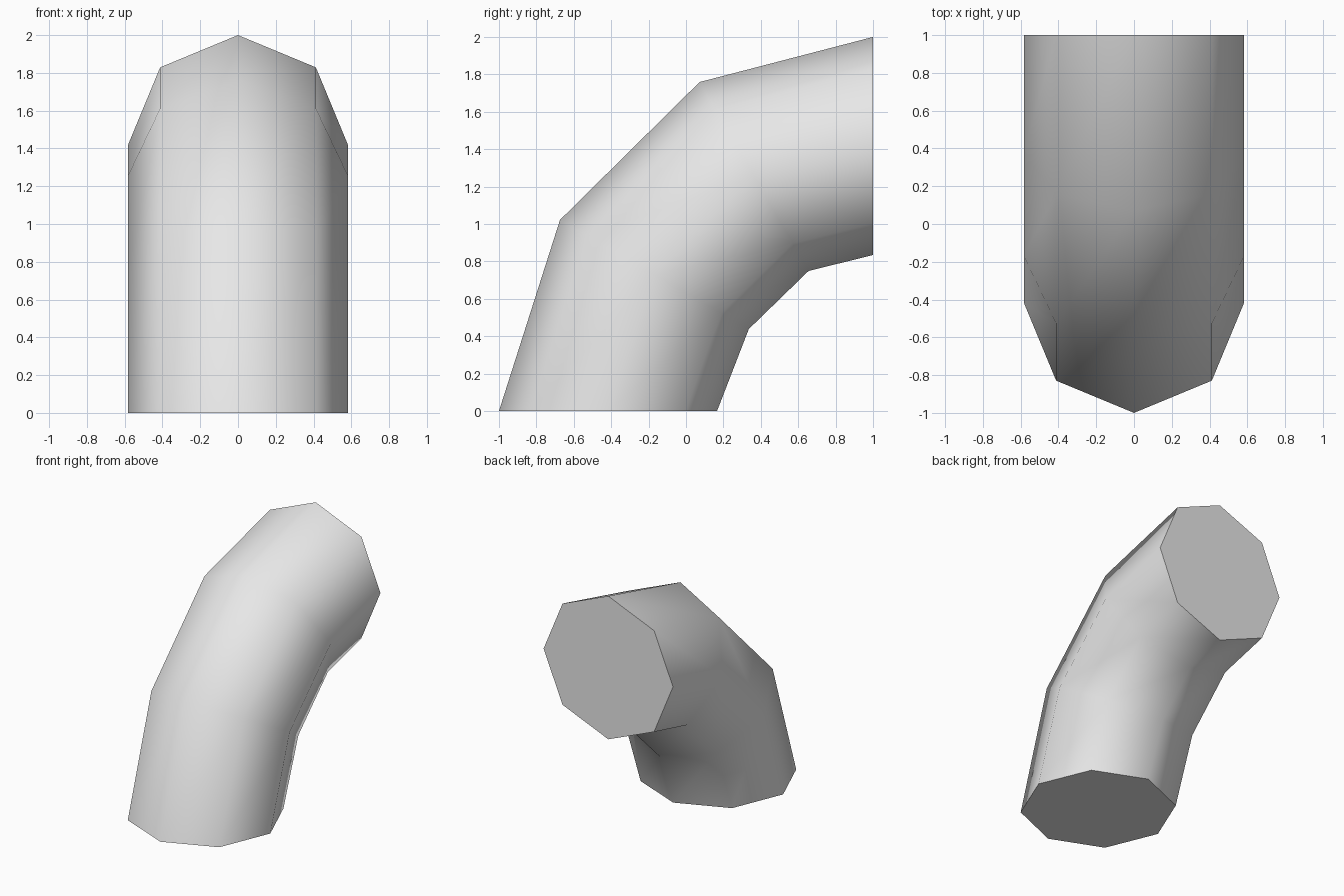
import bpy, bmesh
from math import sin, cos, radians, tau
from mathutils import Vector

cube = bpy.data.objects.get("Cube")
if cube:
    bpy.data.objects.remove(cube, do_unlink=True)

SIDES, RADIUS = 8, 0.583

# One plain grey material
grey = bpy.data.materials.new("light_grey")
grey.use_nodes = True
colour = (0.8, 0.8, 0.8, 1)
grey.diffuse_color = colour
grey.node_tree.nodes["Principled BSDF"].inputs["Base Color"].default_value = colour

# Centre line of the bend: y, z and tilt of each ring
path = [(-0.417, 0, 0), (-0.169, 0.73, 30), (0.364, 1.254, 60), (1, 1.417, 90)]

bm = bmesh.new()


def ring(y, z, tilt):
    """Octagon with one corner on the outside of the bend."""
    centre = Vector((0, y, z))
    outward = Vector((0, -cos(radians(tilt)), sin(radians(tilt))))
    across = Vector((1, 0, 0))
    angles = [tau * i / SIDES for i in range(SIDES)]
    return [bm.verts.new(centre + RADIUS * (outward * cos(a) + across * sin(a)))
            for a in angles]


rings = [ring(*p) for p in path]

# Smooth pipe walls
for low, high in zip(rings, rings[1:]):
    for i in range(SIDES):
        j = (i + 1) % SIDES
        bm.faces.new((low[i], low[j], high[j], high[i])).smooth = True

# Flat end caps
for end in (rings[0], rings[-1]):
    bm.faces.new(end).smooth = False

bmesh.ops.recalc_face_normals(bm, faces=bm.faces)
# Keep the cap rims sharp
for edge in bm.edges:
    edge.smooth = all(f.smooth for f in edge.link_faces)

mesh = bpy.data.meshes.new("pipe_elbow")
bm.to_mesh(mesh)
bm.free()
mesh.materials.append(grey)
elbow = bpy.data.objects.new("pipe_elbow", mesh)
bpy.context.collection.objects.link(elbow)
